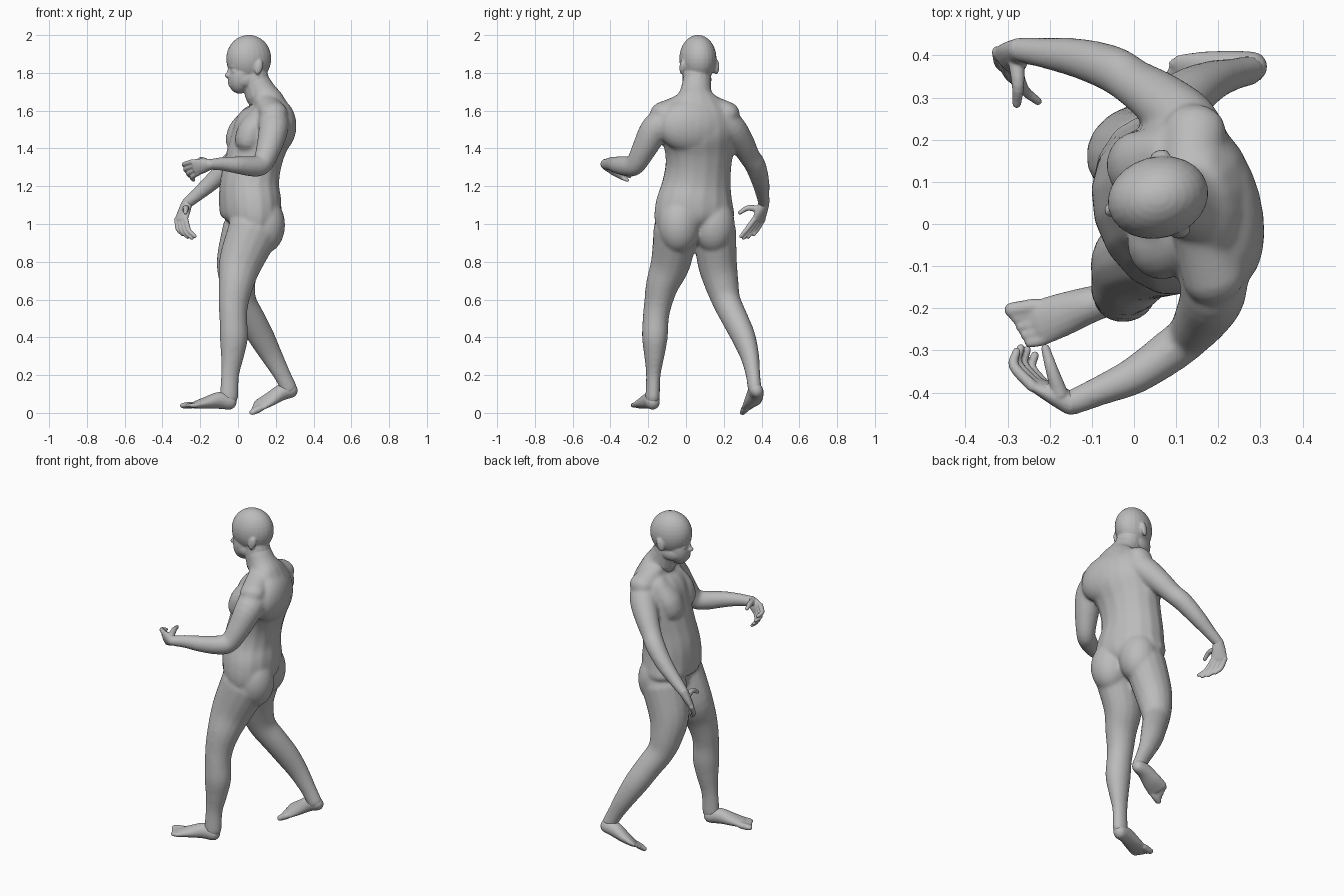
import bpy, bmesh, math
from mathutils import Vector, Matrix

cube = bpy.data.objects.get("Cube")
if cube:
    bpy.data.objects.remove(cube)

GREY = (0.5, 0.5, 0.5, 1)
clay = bpy.data.materials.new("clay_grey")
clay.use_nodes = True
clay.diffuse_color = GREY
clay.node_tree.nodes["Principled BSDF"].inputs["Base Color"].default_value = GREY

TURN = Matrix.Rotation(math.radians(15), 4, 'Z')   # the body faces -x, turned slightly
SIDE = TURN @ Vector((0, 1, 0))
SIDES = 16


def catmull(p0, p1, p2, p3, t):
    return 0.5 * (2 * p1 + (p2 - p0) * t + (2 * p0 - 5 * p1 + 4 * p2 - p3) * t * t
                  + (3 * p1 - p0 - 3 * p2 + p3) * t ** 3)


def loft(bm, rows, ref=SIDE, steps=4):
    """Round-ended tube through rows of (x, y, z, half width, half depth)."""
    rows = [Vector(r) for r in rows]
    ext = [rows[0] * 2 - rows[1]] + rows + [rows[-1] * 2 - rows[-2]]
    path = [catmull(*ext[i:i + 4], s / steps) for i in range(len(rows) - 1) for s in range(steps)]
    path.append(rows[-1])
    pos = [Vector(p[:3]) for p in path]
    rings = []
    for i, p in enumerate(path):
        t = (pos[min(i + 1, len(pos) - 1)] - pos[max(i - 1, 0)]).normalized()
        rings.append((pos[i], t, p[3], p[4]))

    def cap(ring, sign):
        c, t, a, b = ring
        return [(c + t * sign * min(a, b) * math.sin(k), t, a * math.cos(k), b * math.cos(k))
                for k in (0.5, 1.0, 1.4)]
    rings = cap(rings[0], -1)[::-1] + rings + cap(rings[-1], 1)
    loops = []
    for c, t, a, b in rings:
        u = (Vector(ref) - t * t.dot(Vector(ref))).normalized()
        v = t.cross(u)
        loops.append([bm.verts.new(c + u * a * math.cos(k) + v * b * math.sin(k))
                      for k in (2 * math.pi * j / SIDES for j in range(SIDES))])
    for l0, l1 in zip(loops, loops[1:]):
        for j in range(SIDES):
            n = (j + 1) % SIDES
            bm.faces.new((l0[j], l0[n], l1[n], l1[j]))
    bm.faces.new(loops[0][::-1])
    bm.faces.new(loops[-1])


def blob(bm, centre, radii, tilt=0):
    """Ellipsoid aligned with the body's facing; radii are forward, sideways, up."""
    m = (Matrix.Translation(centre) @ TURN @ Matrix.Rotation(math.radians(tilt), 4, 'Y')
         @ Matrix.Diagonal((*radii, 1)))
    bmesh.ops.create_uvsphere(bm, u_segments=24, v_segments=16, radius=1, matrix=m)


def finish(name, bm, voxel, smooth):
    """Fuse the overlapping shapes into one skin."""
    bmesh.ops.recalc_face_normals(bm, faces=bm.faces)
    mesh = bpy.data.meshes.new(name)
    bm.to_mesh(mesh)
    bm.free()
    mesh.materials.append(clay)
    ob = bpy.data.objects.new(name, mesh)
    bpy.context.collection.objects.link(ob)
    rm = ob.modifiers.new("fuse", 'REMESH')
    rm.mode, rm.voxel_size, rm.use_smooth_shade = 'VOXEL', voxel, True
    sm = ob.modifiers.new("soften", 'SMOOTH')
    sm.factor, sm.iterations = 0.5, smooth


# torso and upper back
body = bmesh.new()
loft(body, [(.06, .05, .985, .20, .1), (.065, .045, 1.03, .218, .15), (.065, .045, 1.1, .212, .162),
            (.06, .055, 1.2, .188, .157), (.075, .065, 1.3, .178, .15), (.1, .07, 1.4, .188, .15),
            (.135, .065, 1.5, .205, .155), (.155, .06, 1.58, .195, .13), (.153, .055, 1.64, .145, .095),
            (.128, .052, 1.69, .09, .08), (.09, .058, 1.76, .075, .072)])
blob(body, (.195, .045, 1.52), (.106, .2, .15))
# trapezius slopes from the neck to each shoulder
for end in ((.19, -.13, 1.585), (.145, .225, 1.585)):
    mid = Vector((.13, .053, 1.675)).lerp(Vector(end), .5)
    loft(body, [(.13, .053, 1.68, .055, .05), (*mid, .065, .052), (*end, .075, .06)], (1, 0, 0))
# buttocks and teardrop breasts
for y in (-.095, .095):
    blob(body, Vector((.078, .045, .995)) + TURN @ Vector((.04, y, 0)), (.108, .112, .15))
    chest = [Vector((.115, .065, z)) + TURN @ Vector((x, y, 0)) for x, z in ((-.02, 1.58), (-.075, 1.5), (-.09, 1.445))]
    loft(body, [(*p, a, b) for p, a, b in zip(chest, (.07, .085, .082), (.05, .065, .07))])

# legs
loft(body, [(.085, -.055, .97, .115, .14), (.015, -.08, .8, .105, .118), (-.01, -.125, .68, .087, .094),
            (-.024, -.148, .58, .074, .08), (-.025, -.16, .5, .069, .074), (-.022, -.165, .4, .068, .076),
            (-.03, -.168, .3, .053, .062), (-.042, -.173, .2, .038, .049), (-.048, -.177, .08, .038, .05)])
loft(body, [(.045, .15, .97, .115, .13), (.0, .165, .8, .105, .115), (.0, .19, .68, .09, .094),
            (.02, .215, .59, .075, .079), (.07, .258, .5, .07, .074), (.125, .305, .4, .063, .07),
            (.18, .338, .3, .049, .058), (.235, .355, .2, .038, .046), (.27, .363, .13, .036, .044)])

# arms
loft(body, [(.185, -.08, 1.555, .085, .085), (.188, -.16, 1.505, .08, .08), (.165, -.215, 1.41, .068, .068),
            (.13, -.265, 1.32, .056, .054), (.085, -.302, 1.305, .055, .052), (0, -.36, 1.312, .047, .045),
            (-.08, -.395, 1.318, .037, .036), (-.15, -.425, 1.316, .029, .031)], (0, 0, 1))
loft(body, [(.145, .18, 1.555, .085, .085), (.12, .24, 1.505, .08, .08), (.06, .295, 1.43, .068, .068),
            (0, .335, 1.36, .057, .057), (-.05, .367, 1.31, .056, .055), (-.13, .393, 1.23, .048, .047),
            (-.21, .405, 1.16, .037, .037), (-.27, .413, 1.11, .03, .03)])
finish("body", body, .009, 10)

# head: skull, face, chin, brow, nose, lips, eyelids, ears and cheeks
head = bmesh.new()
H = Vector((.057, .063, 1.8))
for centre, radii, tilt in (((0, 0, .075), (.121, .097, .126), 0), ((-.043, 0, -.01), (.068, .071, .1), 12),
                            ((-.05, 0, -.08), (.04, .042, .03), 0), ((-.088, 0, .036), (.026, .056, .02), 0),
                            ((-.107, 0, .008), (.012, .012, .036), 20), ((-.115, 0, -.014), (.018, .017, .013), 0),
                            ((-.095, 0, -.05), (.02, .028, .01), 0), ((-.091, 0, -.066), (.02, .025, .01), 0)):
    blob(head, H + TURN @ Vector(centre), radii, tilt)
for s in (-1, 1):
    blob(head, H + TURN @ Vector((-.09, s * .032, .01)), (.014, .019, .012))
    blob(head, H + TURN @ Vector((.03, s * .094, .03)), (.022, .014, .04), 15)
    blob(head, H + TURN @ Vector((-.018, s * .045, -.035)), (.063, .03, .043))
loft(head, [(.115, .053, 1.68, .08, .076), (.08, .06, 1.8, .073, .073)])
finish("head", head, .006, 4)


def foot(name, rows, toe_step, inner, ref):
    """Heel to ball, then five toes, the big one on the inner side."""
    bm = bmesh.new()
    loft(bm, rows, ref)
    ball, across = Vector(rows[-1][:3]), Vector(ref).normalized() * inner
    step = Vector(toe_step)
    for i in range(5):
        start = ball + across * (.042 - .021 * i)
        r = .018 if i == 0 else .013
        end = start + step * (1 - .1 * i)
        loft(bm, [(*start, r, r), (*start.lerp(end, .55), r, r), (*end, r, r * .8)], ref)
    finish(name, bm, .006, 3)


foot("right_foot", [(-.045, -.175, .058, .038, .042), (-.1, -.19, .066, .043, .045),
                    (-.165, -.213, .054, .051, .033), (-.225, -.235, .042, .055, .02)],
     (-.058, -.01, -.004), 1, (-.25, 1, 0))
foot("left_foot", [(.28, .372, .12, .036, .042), (.23, .368, .108, .044, .043),
                   (.17, .358, .072, .055, .032), (.12, .348, .045, .06, .02)],
     (-.046, -.01, -.022), -1, (0, .9, .5))


def hand(name, wrist, knuckle, middle, tip, across, thumb):
    """Palm, four curled fingers and a thumb; across points to the index finger."""
    bm = bmesh.new()
    w, k, m, t = (Vector(p) for p in (wrist, knuckle, middle, tip))
    across = Vector(across).normalized()
    loft(bm, [(*w, .03, .028), (*w.lerp(k, .5), .04, .024), (*k, .045, .018)], across)
    for i, reach in enumerate((.85, 1, 1.05, .95)):
        off = across * (.022 * i - .033)
        pts = [k + off, k.lerp(m, reach) + off * 1.2, k.lerp(t, reach) + off * 1.3]
        loft(bm, [(*p, r, r) for p, r in zip(pts, (.014, .0125, .0095))], across)
    loft(bm, [(*p, r, r) for p, r in zip(thumb, (.02, .015, .0105))], across)
    finish(name, bm, .004, 2)


hand("right_hand", (-.15, -.425, 1.316), (-.225, -.385, 1.3), (-.268, -.335, 1.28), (-.26, -.298, 1.265),
     (-.45, 0, .85), [(-.175, -.405, 1.33), (-.195, -.345, 1.34), (-.21, -.295, 1.335)])
hand("left_hand", (-.27, .413, 1.11), (-.3, .385, 1.025), (-.288, .345, .965), (-.256, .318, .93),
     (.65, -.65, 0), [(-.28, .395, 1.075), (-.275, .33, 1.085), (-.278, .285, 1.06)])
